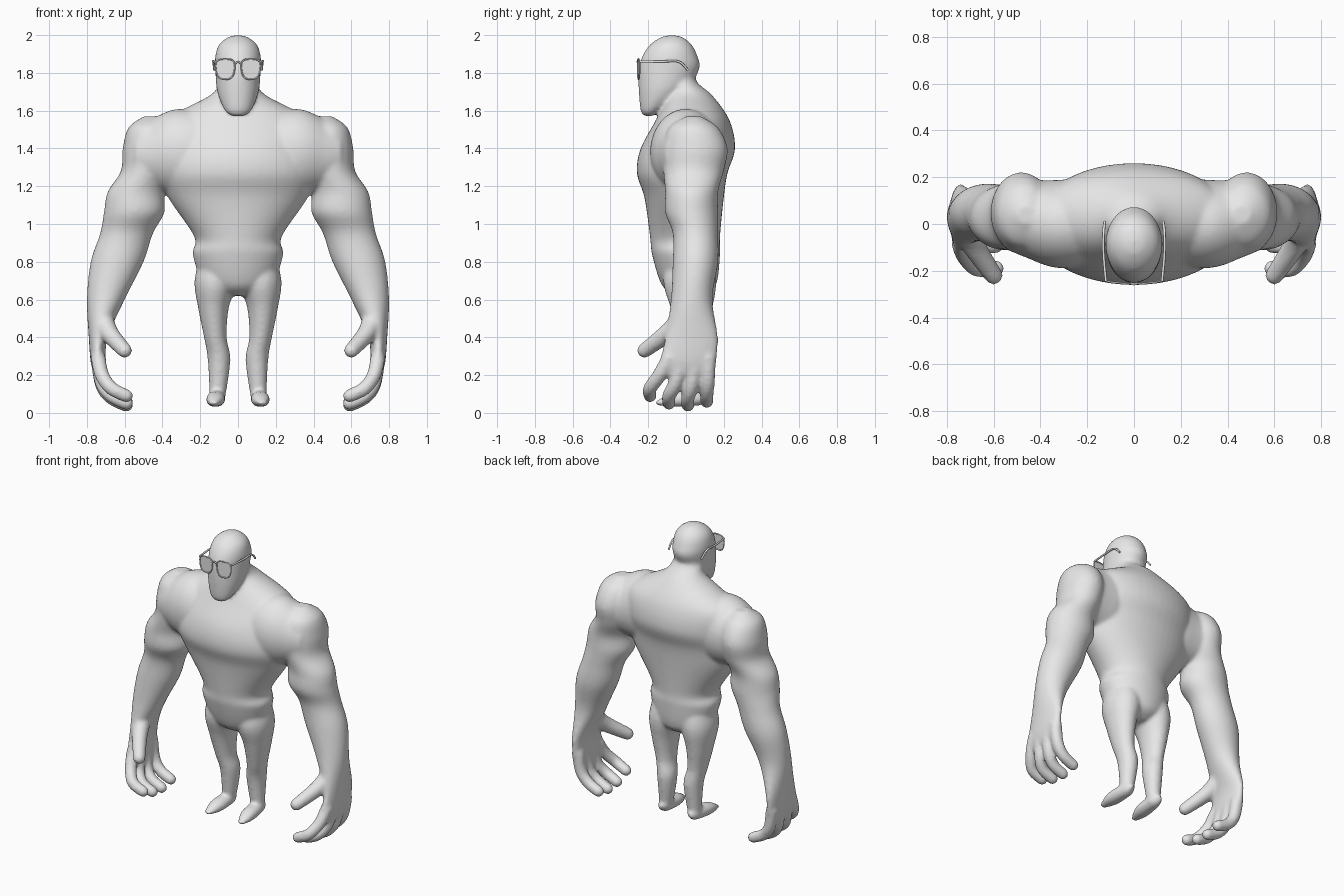
import bpy
import bmesh
from math import cos, sin, pi, copysign
from mathutils import Vector, Matrix

cube = bpy.data.objects.get("Cube")
if cube:
    bpy.data.objects.remove(cube, do_unlink=True)

grey = bpy.data.materials.new("plain_grey")
grey.use_nodes = True
grey.diffuse_color = (0.8, 0.8, 0.8, 1)
grey.node_tree.nodes["Principled BSDF"].inputs["Base Color"].default_value = grey.diffuse_color

X_AXIS, Y_AXIS = Vector((1, 0, 0)), Vector((0, 1, 0))


def add_object(name, data):
    obj = bpy.data.objects.new(name, data)
    bpy.context.scene.collection.objects.link(obj)
    data.materials.append(grey)
    return obj


def smooth_rows(rows, steps=6):
    """Interpolate rows of values with a Catmull-Rom spline."""
    result = []
    last = len(rows) - 1
    for i in range(last):
        before, start, end, after = rows[max(i - 1, 0)], rows[i], rows[i + 1], rows[min(i + 2, last)]
        for k in range(steps):
            t = k / steps
            result.append([
                b + t / 2 * (c - a + t * (2 * a - 5 * b + 4 * c - d + t * (3 * (b - c) + d - a)))
                for a, b, c, d in zip(before, start, end, after)])
    result.append(list(rows[-1]))
    return result


def loft(bm, rows, side=1, across=None, sides=48):
    """Skin rings of x, y, z and two half sizes; level, or square to the path if across is given."""
    rows = smooth_rows(rows)
    centres = [Vector((side * x, y, z)) for x, y, z, *sizes in rows]
    angles = [2 * pi * k / sides for k in range(sides)]
    rings = []
    for i, (centre, row) in enumerate(zip(centres, rows)):
        u, v = X_AXIS, Y_AXIS
        if across:
            ahead = centres[min(i + 1, len(rows) - 1)]
            behind = centres[max(i - 1, 0)]
            along = (ahead - behind).normalized()
            u = (across - along * across.dot(along)).normalized()
            v = along.cross(u)
        width, depth = [max(size, 0.004) for size in row[3:]]
        rings.append([bm.verts.new(centre + u * width * cos(angle) + v * depth * sin(angle))
                      for angle in angles])
    for low, high in zip(rings, rings[1:]):
        for k in range(sides):
            n = (k + 1) % sides
            bm.faces.new((low[k], low[n], high[n], high[k]))
    bm.faces.new(rings[0])
    bm.faces.new(rings[-1])


def ball(bm, centre, radius, side):
    x, y, z = centre
    place = Matrix.Translation((side * x, y, z))
    bmesh.ops.create_uvsphere(bm, u_segments=20, v_segments=12, radius=radius, matrix=place)


def digit(bm, points, thick, thin, side):
    """Round-ended tapering finger through the given points."""
    last = len(points) - 1
    rows = []
    for i, point in enumerate(points):
        radius = thick + (thin - thick) * i / last
        rows.append((*point, radius, radius))
    loft(bm, rows, side, across=X_AXIS, sides=20)
    ball(bm, points[0], thick, side)
    ball(bm, points[-1], thin, side)


def central(rows):
    """Turn height, front, back, half width into rings on the centre line."""
    return [(0, (front + back) / 2, z, width, (back - front) / 2) for z, front, back, width in rows]


bm = bmesh.new()

# Torso and neck
loft(bm, central([
    (0.62, -0.06, 0.09, 0.06), (0.68, -0.13, 0.16, 0.18), (0.84, -0.18, 0.18, 0.24),
    (0.93, -0.19, 0.18, 0.23), (1.14, -0.22, 0.2, 0.37), (1.27, -0.26, 0.22, 0.42),
    (1.4, -0.24, 0.26, 0.42), (1.55, -0.16, 0.23, 0.38), (1.68, -0.1, 0.14, 0.15),
    (1.75, -0.1, 0.06, 0.1), (1.82, -0.1, 0.04, 0.08)]))

# Head with a long tapering jaw
loft(bm, central([
    (1.57, -0.22, -0.18, 0.03), (1.6, -0.24, -0.13, 0.07), (1.7, -0.25, 0, 0.11),
    (1.82, -0.25, 0.07, 0.12), (1.89, -0.23, 0.06, 0.12), (1.95, -0.19, 0.03, 0.1),
    (1.99, -0.13, -0.02, 0.05), (2, -0.08, -0.07, 0)]))

# Chest muscle that runs out into the shoulder
shoulder_bridge = [
    (0.15, 0, 1.4, 0.17, 0.2), (0.3, 0, 1.38, 0.19, 0.23),
    (0.42, 0.02, 1.37, 0.17, 0.2), (0.52, 0.04, 1.37, 0.15, 0.16)]

arm = [
    (0.46, 0.04, 1.57, 0.04, 0.04), (0.47, 0.04, 1.51, 0.11, 0.13), (0.48, 0.05, 1.4, 0.13, 0.17),
    (0.49, 0.04, 1.28, 0.13, 0.16), (0.54, 0.03, 1.17, 0.15, 0.14), (0.55, 0.03, 1.06, 0.16, 0.14),
    (0.59, 0.05, 0.95, 0.14, 0.12), (0.64, 0.05, 0.8, 0.14, 0.12), (0.7, 0.03, 0.6, 0.1, 0.11),
    (0.74, 0.03, 0.4, 0.05, 0.14), (0.74, 0.01, 0.27, 0.04, 0.15), (0.73, 0, 0.2, 0.03, 0.13)]

leg = [
    (0.11, 0.02, 0.86, 0.08, 0.1), (0.12, 0.02, 0.7, 0.11, 0.14), (0.13, 0.03, 0.55, 0.08, 0.11),
    (0.12, 0.04, 0.4, 0.06, 0.08), (0.1, 0.06, 0.28, 0.06, 0.07), (0.11, 0.06, 0.06, 0.04, 0.04)]

foot = [
    (0.1, 0.11, 0.07, 0.02, 0.02), (0.11, 0.08, 0.08, 0.04, 0.04),
    (0.12, -0.06, 0.07, 0.05, 0.04), (0.13, -0.16, 0.05, 0.02, 0.01)]

thumb = [(0.72, -0.01, 0.5), (0.68, -0.1, 0.42), (0.6, -0.22, 0.33)]

# Tip heights from the index to the little finger, which fan out evenly
finger_tips = [0.09, 0.05, 0.04, 0.06]

for side in (1, -1):
    loft(bm, shoulder_bridge, side, across=Y_AXIS)
    loft(bm, arm, side)
    loft(bm, leg, side)
    loft(bm, foot, side, across=X_AXIS)
    for i, z in enumerate(finger_tips):
        root = 0.07 * i - 0.09
        tip = 0.1 * i - 0.19
        middle = (root + tip) / 2
        digit(bm, [(0.74, root, 0.29), (0.72, middle, z + 0.11),
                   (0.67, tip, z + 0.04), (0.59, tip, z)], 0.04, 0.036, side)
    digit(bm, thumb, 0.06, 0.04, side)

bmesh.ops.recalc_face_normals(bm, faces=bm.faces)
mesh = bpy.data.meshes.new("body")
bm.to_mesh(mesh)
bm.free()
body = add_object("body", mesh)

# Fuse the limbs into one soft skin
fuse = body.modifiers.new("fuse", 'REMESH')
fuse.mode = 'VOXEL'
fuse.voxel_size = 0.01
fuse.use_smooth_shade = True
soften = body.modifiers.new("soften", 'SMOOTH')
soften.factor = 0.5
soften.iterations = 14


def wire(name, points, radius, closed=False):
    curve = bpy.data.curves.new(name, 'CURVE')
    curve.dimensions = '3D'
    curve.bevel_depth = radius
    curve.bevel_resolution = 2
    curve.use_fill_caps = True
    spline = curve.splines.new('POLY')
    spline.points.add(len(points) - 1)
    for point, position in zip(spline.points, points):
        point.co = (*position, 1)
    spline.use_cyclic_u = closed
    return add_object(name, curve)


def rim_point(angle, side):
    """Rounded rectangle that narrows downwards and wraps back around the face."""
    c, s = [copysign(abs(value) ** 0.7, value) for value in (cos(angle), sin(angle))]
    x = 0.068 + c * (0.05 + 0.007 * s)
    return (side * x, -0.255 + 0.7 * x * x, 1.82 + 0.054 * s)


# Glasses: rims, lenses, side arms and bridge
temple = [(0.12, -0.245, 1.86), (0.13, -0.13, 1.86), (0.13, -0.04, 1.86), (0.125, 0.01, 1.815)]
for side, label in ((1, "left"), (-1, "right")):
    points = [rim_point(pi * k / 16, side) for k in range(32)]
    wire(label + "_rim", points, 0.004, closed=True)
    lens = bpy.data.meshes.new(label + "_lens")
    lens.from_pydata(points, [], [list(range(len(points)))[::side]])
    add_object(label + "_lens", lens)
    path = [(side * x, y, z) for x, y, z in smooth_rows(temple)]
    wire(label + "_temple", path, 0.006)
wire("bridge", [(-0.015, -0.255, 1.85), (0, -0.257, 1.86), (0.015, -0.255, 1.85)], 0.005)
